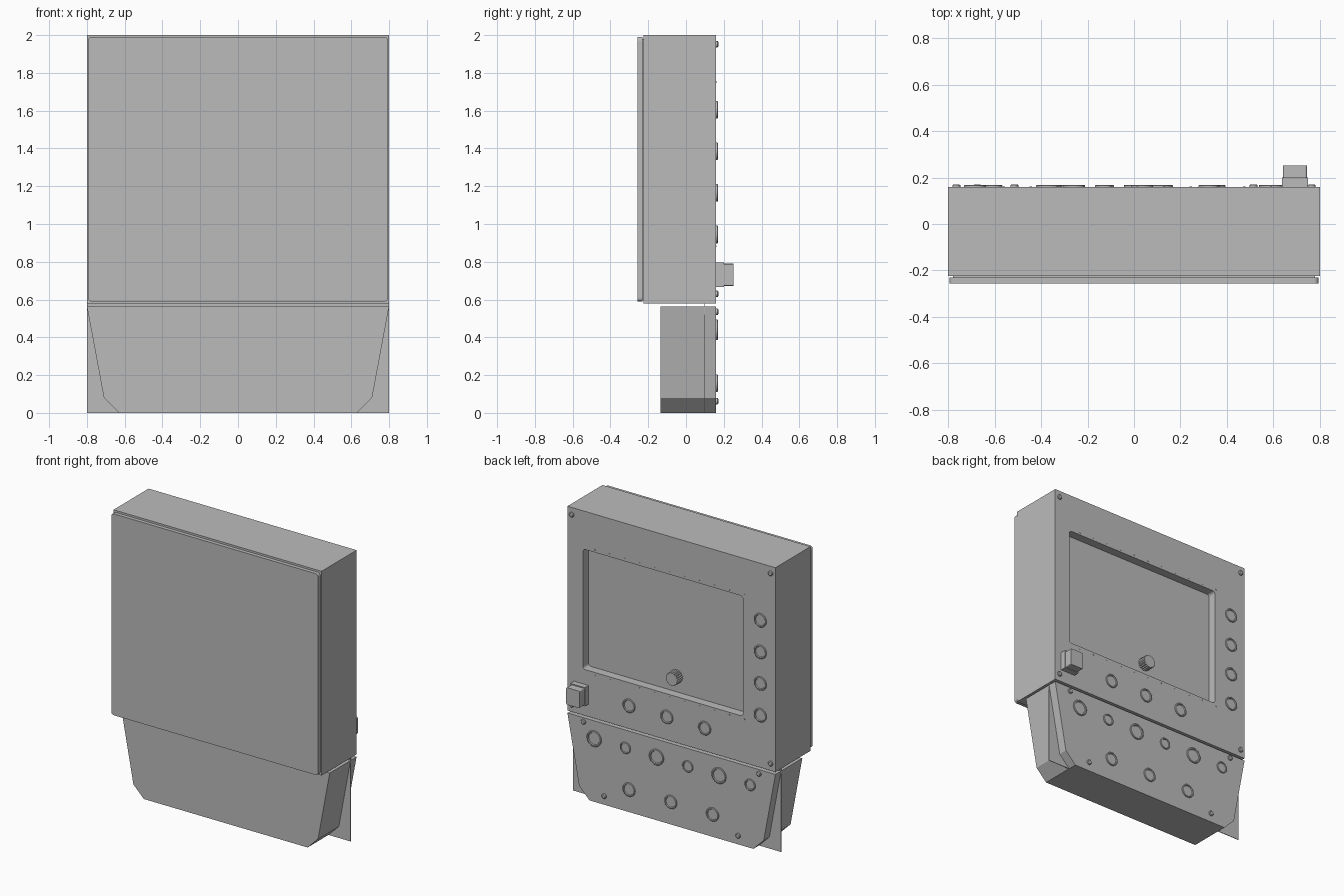
import bpy, bmesh
from math import cos, sin, pi
from mathutils import Vector

if "Cube" in bpy.data.objects:
    bpy.data.objects.remove(bpy.data.objects["Cube"], do_unlink=True)

grey = bpy.data.materials.new("housing grey")
grey.use_nodes = True
COLOUR = (0.5, 0.5, 0.5, 1)
grey.diffuse_color = COLOUR
grey.node_tree.nodes["Principled BSDF"].inputs["Base Color"].default_value = COLOUR

BACK = 0.16   # plane of the control panels
FLOOR = 0.10  # plane of the recessed screen


def finish(name, bm, smooth=False):
    bmesh.ops.recalc_face_normals(bm, faces=bm.faces)
    mesh = bpy.data.meshes.new(name)
    bm.to_mesh(mesh)
    bm.free()
    mesh.materials.append(grey)
    obj = bpy.data.objects.new(name, mesh)
    bpy.context.collection.objects.link(obj)
    if smooth:
        bpy.ops.object.select_all(action="DESELECT")
        obj.select_set(True)
        bpy.context.view_layer.objects.active = obj
        bpy.ops.object.shade_smooth_by_angle()
    return obj


def box(name, x, y, z, corner=0):
    """Box from (min, max) ranges; corner rounds the edges running along y."""
    bm = bmesh.new()
    bmesh.ops.create_cube(bm, size=1)
    for v in bm.verts:
        v.co = Vector([sum(r) / 2 + c * (r[1] - r[0]) for c, r in zip(v.co, (x, y, z))])
    if corner:
        edges = [e for e in bm.edges
                 if abs(e.verts[0].co.y - e.verts[1].co.y) > 0.001]
        bmesh.ops.bevel(bm, geom=edges, offset=corner, segments=5,
                        profile=0.5, affect="EDGES")
    return finish(name, bm)


def extrude_outline(name, points, y0, y1):
    """Solid with an xz outline, extruded along y."""
    bm = bmesh.new()
    face = bm.faces.new([bm.verts.new((px, y0, pz)) for px, pz in points])
    ext = bmesh.ops.extrude_face_region(bm, geom=[face])
    moved = [g for g in ext["geom"] if isinstance(g, bmesh.types.BMVert)]
    bmesh.ops.translate(bm, verts=moved, vec=(0, y1 - y0, 0))
    return finish(name, bm)


def lathe(name, x, z, profile, base=BACK, sides=32):
    """Turned part on a y axis; profile is (radius, height) ending at the centre."""
    bm = bmesh.new()
    loops = [[bm.verts.new((x + r * cos(2 * pi * i / sides), base + h,
                            z + r * sin(2 * pi * i / sides))) for i in range(sides)]
             for r, h in profile]
    for a, b in zip(loops, loops[1:]):
        for i in range(sides):
            j = (i + 1) % sides
            bm.faces.new((a[i], a[j], b[j], b[i]))
    bm.faces.new(loops[0])
    bm.faces.new(loops[-1])
    return finish(name, bm, True)


def button(name, x, z, r):
    lathe(name, x, z, [(r, 0), (r, 0.006), (r * 0.93, 0.009), (r * 0.8, 0.009),
                       (r * 0.74, 0.003), (r * 0.7, 0.003)])


# Upper housing with a recessed screen in its back
housing = box("upper_housing", (-0.8, 0.8), (-0.225, BACK), (0.58, 2.0))
cutter = box("screen_cutter", (-0.55, 0.68), (FLOOR, 0.3), (0.9, 1.735), 0.02)
cutter.hide_render = True
cut = housing.modifiers.new("screen recess", "BOOLEAN")
cut.operation = "DIFFERENCE"
cut.solver = "EXACT"
cut.object = cutter
bpy.ops.object.select_all(action="DESELECT")
bpy.context.view_layer.objects.active = housing
housing.select_set(True)
bpy.ops.object.modifier_apply(modifier=cut.name)
bpy.data.objects.remove(cutter, do_unlink=True)

# Front door and its gasket
box("door_gasket", (-0.78, 0.78), (-0.235, -0.22), (0.6, 1.98))
box("front_door", (-0.795, 0.795), (-0.257, -0.231), (0.59, 1.99), 0.02)

# Tapered lower housing with a thin mounting plate through it
half = [(0.8, 0.563), (0.71, 0.08), (0.63, 0)]
outline = half + [(-px, pz) for px, pz in reversed(half)]
extrude_outline("lower_housing", outline, -0.135, BACK)
box("mounting_plate", (-0.8, 0.8), (0.094, 0.098), (0, 0.59))

# Buttons beside and below the screen
for z in (0.945, 1.165, 1.385, 1.605):
    button("side_button", -0.685, z, 0.047)
for x in (0.325, 0.034, -0.257):
    button("screen_button", x, 0.74, 0.047)

# Buttons on the lower panel: alternating large and small, then a row of three
for i in range(6):
    button("lower_button", 0.593 - 0.24 * i, 0.44, 0.04 if i % 2 else 0.055)
for x in (0.325, 0.004, -0.318):
    button("bottom_button", x, 0.157, 0.047)

# Corner screws
for side in (-1, 1):
    for x, z in ((0.765, 1.952), (0.765, 0.63), (0.675, 0.535), (0.515, 0.062)):
        lathe("corner_screw", side * x, z,
              [(0.017, 0), (0.017, 0.007), (0.012, 0.011)], sides=16)

# Rows of tiny pins above and below the screen
for z in (1.752, 0.882):
    for i in range(11):
        lathe("screen_pin", 0.59 - 0.115 * i, z, [(0.005, 0), (0.005, 0.002)], sides=8)

# Fluted knob in front of the screen
flutes = 20
knob = [((0.046 if i % 2 else 0.041) * cos(pi * i / flutes),
         1.01 + (0.046 if i % 2 else 0.041) * sin(pi * i / flutes))
        for i in range(2 * flutes)]
extrude_outline("rotary_knob", knob, FLOOR, 0.158)

# Power switch block
box("switch_base", (0.637, 0.75), (BACK, 0.2), (0.667, 0.797))
box("switch_cap", (0.642, 0.745), (0.2, 0.252), (0.672, 0.79), 0.008)
